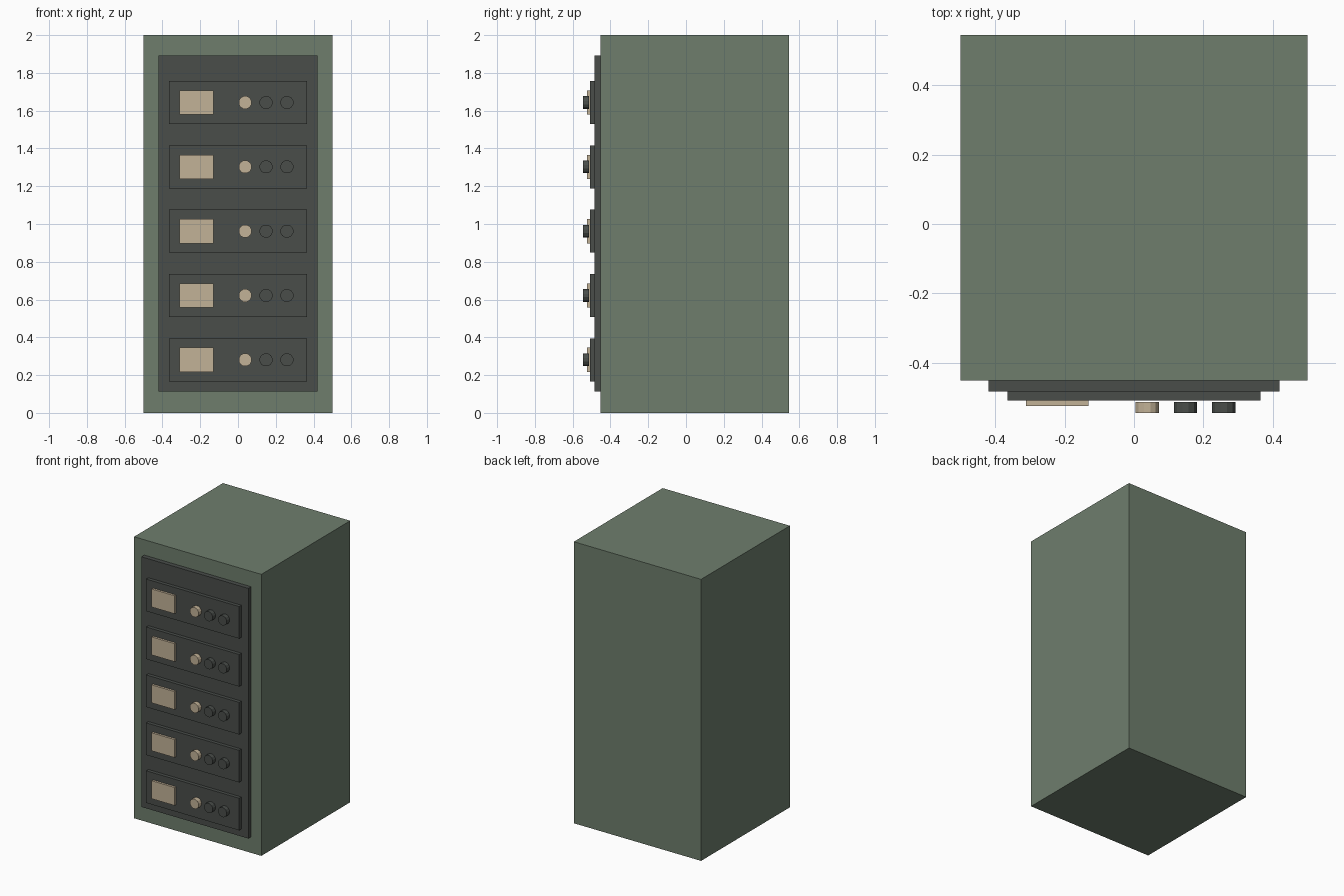
import bpy, bmesh, math
from mathutils import Matrix

if "Cube" in bpy.data.objects:
    bpy.data.objects.remove(bpy.data.objects["Cube"])


def material(name, rgb):
    m = bpy.data.materials.new(name)
    m.diffuse_color = (*rgb, 1.0)
    m.use_nodes = True
    m.node_tree.nodes["Principled BSDF"].inputs["Base Color"].default_value = m.diffuse_color
    return m


GREEN = material("sage green", (0.157, 0.208, 0.152))
DARK = material("charcoal", (0.067, 0.075, 0.068))
BEIGE = material("warm beige", (0.54, 0.445, 0.31))


def finish(name, bm, mat):
    me = bpy.data.meshes.new(name)
    bm.to_mesh(me)
    bm.free()
    me.materials.append(mat)
    ob = bpy.data.objects.new(name, me)
    bpy.context.collection.objects.link(ob)
    return ob


def box(name, x, y, z, mat):
    """Box from (min, max) pairs on each axis."""
    bm = bmesh.new()
    lo_hi = (x, y, z)
    centre = [(a + b) / 2 for a, b in lo_hi]
    size = [b - a for a, b in lo_hi]
    bmesh.ops.create_cube(bm, size=1.0,
                          matrix=Matrix.Translation(centre) @ Matrix.Diagonal((*size, 1.0)))
    return finish(name, bm, mat)


def knob(name, x, z, mat):
    """Low-poly round knob facing the front."""
    back, front = -0.513, -0.545
    bm = bmesh.new()
    place = (Matrix.Translation((x, (back + front) / 2, z))
             @ Matrix.Rotation(math.radians(90), 4, 'X')
             @ Matrix.Rotation(math.radians(15), 4, 'Z'))
    bmesh.ops.create_cone(bm, cap_ends=True, segments=12, radius1=0.035, radius2=0.035,
                          depth=back - front, matrix=place)
    return finish(name, bm, mat)


# Cabinet body and the raised front panel
box("cabinet", (-0.5, 0.5), (-0.452, 0.545), (0.0, 2.0), GREEN)
box("front_panel", (-0.42, 0.42), (-0.484, -0.452), (0.114, 1.891), DARK)

# Five equal control modules, each with a screen and three knobs
for i in range(5):
    z = 0.281 + i * 0.3405
    n = i + 1
    box(f"module_{n}", (-0.365, 0.365), (-0.509, -0.484), (z - 0.114, z + 0.114), DARK)
    box(f"screen_{n}", (-0.311, -0.131), (-0.525, -0.509), (z - 0.064, z + 0.064), BEIGE)
    for k, mat in enumerate((BEIGE, DARK, DARK)):
        knob(f"knob_{n}_{k + 1}", 0.038 + k * 0.1105, z, mat)
